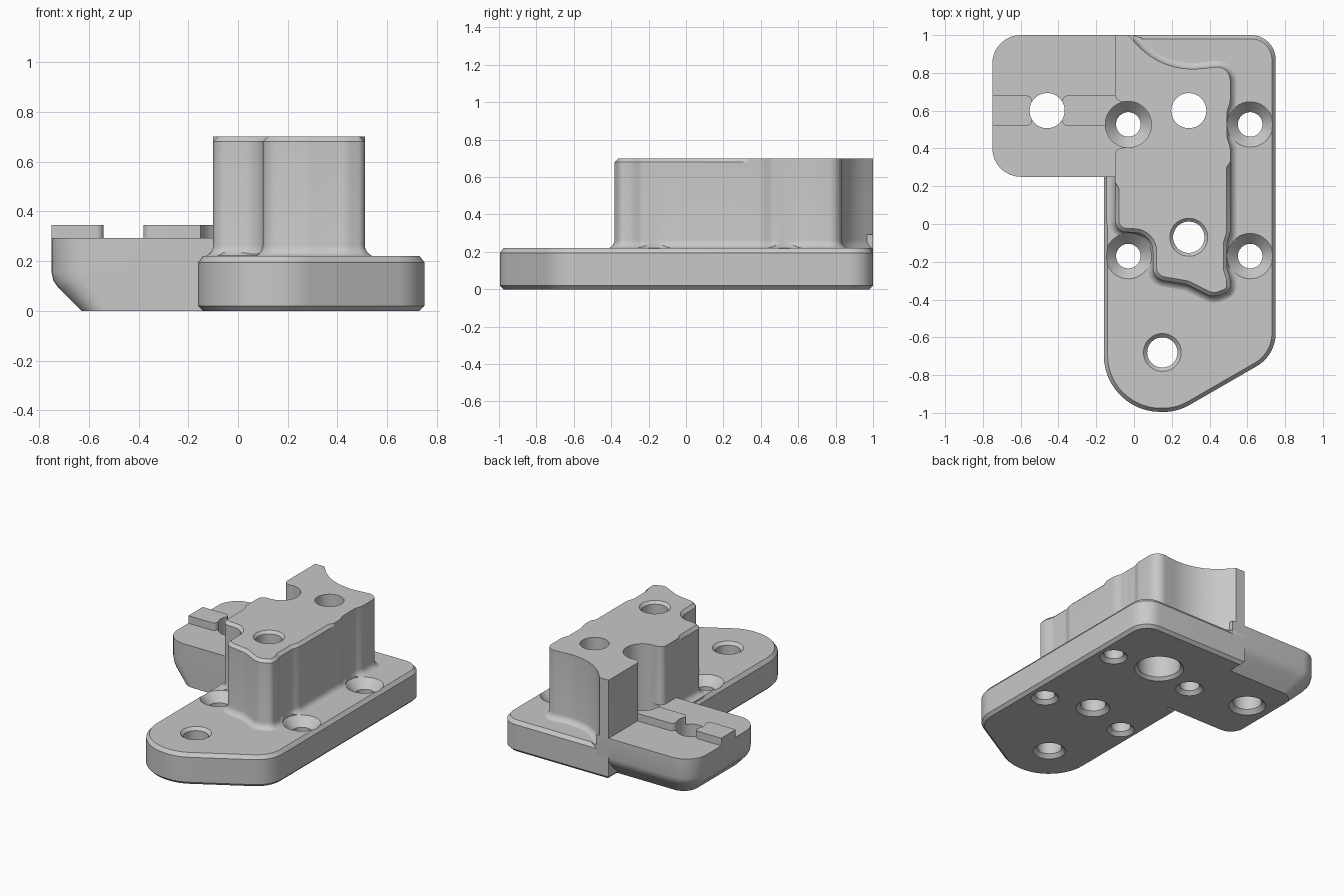
import bpy, bmesh, math
from mathutils import Vector

cube = bpy.data.objects.get("Cube")
if cube:
    bpy.data.objects.remove(cube, do_unlink=True)

grey = bpy.data.materials.new("plain_grey")
grey.use_nodes = True
grey.diffuse_color = (0.58, 0.58, 0.58, 1)
grey.node_tree.nodes["Principled BSDF"].inputs["Base Color"].default_value = grey.diffuse_color


def rounded(corners, steps=8):
    """Closed outline from (x, y, radius) corners."""
    out = []
    for i, (x, y, r) in enumerate(corners):
        p = Vector((x, y))
        if r == 0:
            out.append(p)
            continue
        a = (Vector(corners[i - 1][:2]) - p).normalized()
        b = (Vector(corners[(i + 1) % len(corners)][:2]) - p).normalized()
        half = a.angle(b) / 2
        center = p + (a + b).normalized() * r / math.sin(half)
        start = p + a * r / math.tan(half) - center
        end = p + b * r / math.tan(half) - center
        sweep = start.angle_signed(end)
        for k in range(steps + 1):
            t = -sweep * k / steps
            c, s = math.cos(t), math.sin(t)
            out.append(center + Vector((start.x * c - start.y * s, start.x * s + start.y * c)))
    return out


def offset(outline, amount):
    """Move a counter-clockwise outline outwards (a number, or a rule per point)."""
    out = []
    for i, p in enumerate(outline):
        d = amount(p) if callable(amount) else amount
        e1 = (p - outline[i - 1]).normalized()
        e2 = (outline[(i + 1) % len(outline)] - p).normalized()
        n1, n2 = Vector((e1.y, -e1.x)), Vector((e2.y, -e2.x))
        out.append(p + (n1 + n2) * d / (1 + n1.dot(n2)))
    return out


def loft(name, rings):
    """Solid through a stack of (outline, z) rings."""
    bm = bmesh.new()
    loops = [[bm.verts.new((p[0], p[1], z)) for p in ring] for ring, z in rings]
    n = len(loops[0])
    for low, high in zip(loops, loops[1:]):
        for i in range(n):
            j = (i + 1) % n
            bm.faces.new((low[i], low[j], high[j], high[i]))
    bm.faces.new(loops[0][::-1])
    bm.faces.new(loops[-1])
    bmesh.ops.recalc_face_normals(bm, faces=bm.faces)
    mesh = bpy.data.meshes.new(name)
    bm.to_mesh(mesh)
    bm.free()
    mesh.materials.append(grey)
    obj = bpy.data.objects.new(name, mesh)
    bpy.context.collection.objects.link(obj)
    return obj


def hole(x, y, profile, sides=48):
    """Turned cutter from (radius, z) pairs."""
    turn = [2 * math.pi * k / sides for k in range(sides)]
    rings = [([(x + r * math.cos(a), y + r * math.sin(a)) for a in turn], z) for r, z in profile]
    obj = loft("hole_cutter", rings)
    obj.hide_render = True
    return obj


# Base plate with chamfered rims
plate = rounded([(-0.1, 1, 0), (-0.1, 0.25, 0), (-0.16, 0.25, 0), (-0.16, -0.995, 0.3),
                 (0.23, -0.995, 0.28), (0.75, -0.695, 0.2), (0.75, 1, 0.13)], 12)
base_plate = loft("base_plate", [(offset(plate, -0.02), 0), (plate, 0.02),
                                 (plate, 0.195), (offset(plate, -0.02), 0.22)])


# Side arm, undercut along its end and back
def arm_outline(inset):
    r = 0.15 - 0.4 * inset
    return rounded([(0, 1 - inset, 0), (-0.75 + inset, 1 - inset, r),
                    (-0.75 + inset, 0.25, r), (0, 0.25, 0)])


side_arm = loft("side_arm", [(arm_outline(i), z) for i, z in
                             [(0.12, 0), (0.03, 0.09), (0.008, 0.12), (0, 0.155), (0, 0.292)]])

# Raised key in two pieces on the arm
key_outer = loft("key_outer", [(rounded([(-0.75, 0.68, 0), (-0.75, 0.52, 0), (-0.54, 0.52, 0.03),
                                         (-0.54, 0.68, 0.03)]), z) for z in (0.25, 0.345)])
key_inner = loft("key_inner", [(rounded([(-0.38, 0.68, 0.03), (-0.38, 0.52, 0.03), (0, 0.52, 0),
                                         (0, 0.68, 0)]), z) for z in (0.25, 0.345)])


# Tower with a filleted foot, shallow dips beside the screws and a partly chamfered top
def dip(y):
    return [(0.51, y - 0.12, 0.1), (0.493, y - 0.07, 0.06),
            (0.493, y + 0.07, 0.06), (0.51, y + 0.12, 0.1)]


tower_line = rounded([(-0.1, 1, 0), (-0.1, 0.65, 0.04), (0.02, 0.64, 0.05), (0.02, 0.41, 0.05),
                      (-0.1, 0.4, 0.04), (-0.1, 0.22, 0), (-0.1, 0.19, 0), (-0.1, -0.04, 0.06),
                      (0.1, -0.05, 0.1), (0.1, -0.29, 0.07), (0.28, -0.32, 0.1),
                      (0.42, -0.39, 0.08), (0.51, -0.355, 0.04)]
                     + dip(-0.17) + [(0.51, 0.3, 0), (0.51, 0.33, 0)] + dip(0.527)
                     + [(0.51, 0.84, 0.07), (0.15, 0.8, 0.4), (-0.03, 1, 0)])


def foot(d):
    return [(p.x, min(p.y, 1)) for p in offset(tower_line, d)]


def top_inset(p):
    return -0.02 if p.y < (0.31 if p.x > 0 else 0.2) else 0


fillet = 0.045
rings = [(foot(fillet), 0.2)]
for k in range(6):
    a = math.pi / 2 * k / 5
    rings.append((foot(fillet * (1 - math.sin(a))), 0.218 + fillet * (1 - math.cos(a))))
rings.append((tower_line, 0.68))
rings.append((offset(tower_line, top_inset), 0.7))
tower = loft("tower", rings)

# Screw holes, countersunk into the plate and scooping the tower
cutters = []
for x in (-0.03, 0.615):
    for y in (-0.17, 0.527):
        cutters.append(hole(x, y, [(0.11, -0.02), (0.065, 0.025), (0.065, 0.16),
                                   (0.122, 0.222), (0.122, 0.8)]))
# Plate tip, tower and arm holes
cutters.append(hole(0.15, -0.68, [(0.125, -0.02), (0.08, 0.025), (0.08, 0.2),
                                  (0.12, 0.24)]))
cutters.append(hole(0.29, -0.07, [(0.13, -0.02), (0.083, 0.027), (0.083, 0.682),
                                  (0.12, 0.72)]))
cutters.append(hole(0.29, 0.6, [(0.18, -0.02), (0.14, 0.02), (0.14, 0.3),
                                (0.093, 0.301), (0.093, 0.8)]))
cutters.append(hole(-0.46, 0.6, [(0.14, -0.02), (0.093, 0.027), (0.093, 0.5)]))

# Cut the holes and finish the shading
parts = [base_plate, side_arm, key_outer, key_inner, tower]
for part in parts:
    for cutter in cutters:
        mod = part.modifiers.new("hole", 'BOOLEAN')
        mod.operation, mod.solver, mod.object = 'DIFFERENCE', 'EXACT', cutter
bpy.context.view_layer.update()
depsgraph = bpy.context.evaluated_depsgraph_get()
results = [bpy.data.meshes.new_from_object(p.evaluated_get(depsgraph)) for p in parts]
bpy.ops.object.select_all(action='DESELECT')
for part, mesh in zip(parts, results):
    part.modifiers.clear()
    part.data = mesh
    part.select_set(True)
for cutter in cutters:
    bpy.data.objects.remove(cutter, do_unlink=True)
bpy.context.view_layer.objects.active = base_plate
bpy.ops.object.shade_smooth_by_angle(angle=math.radians(30))
